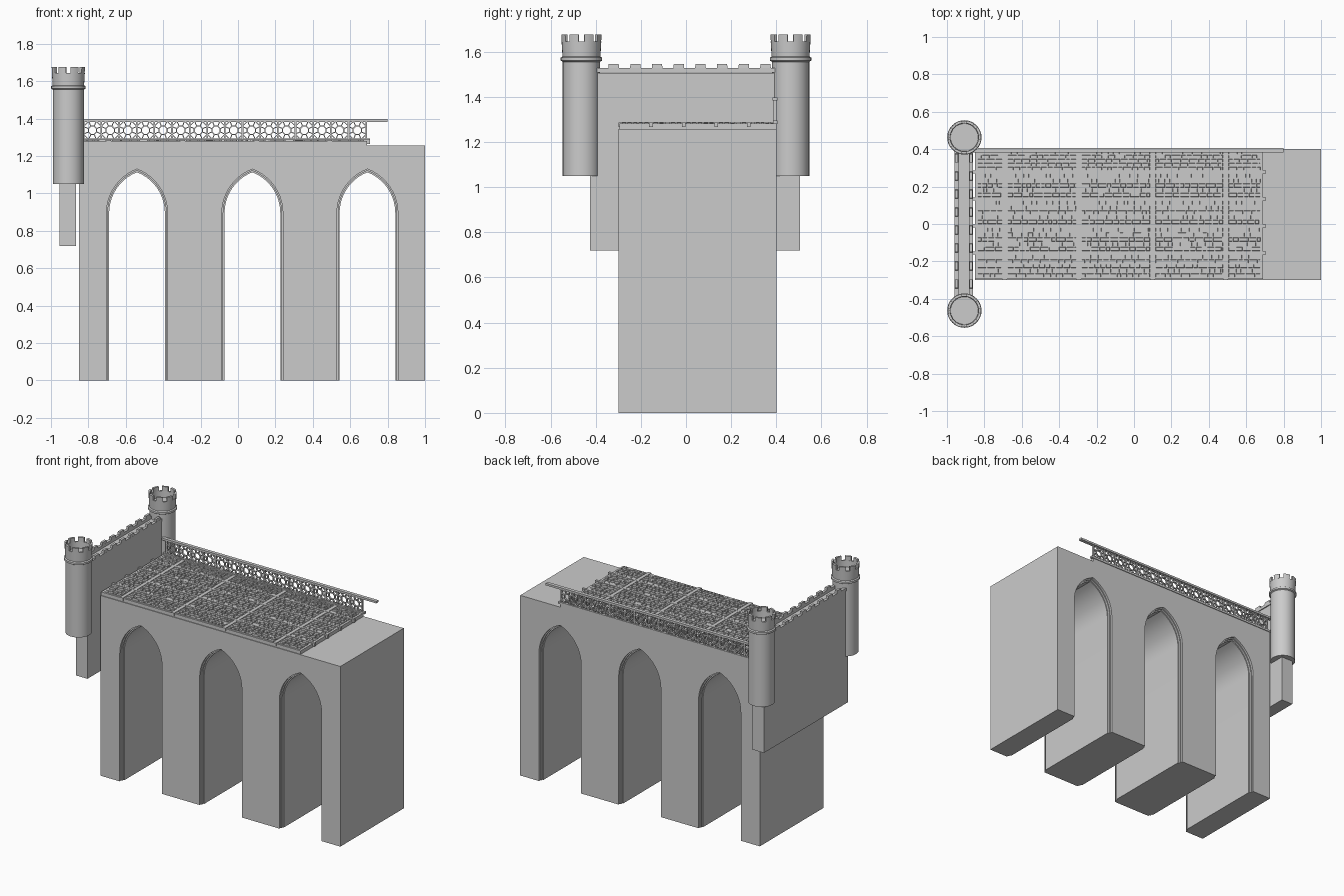
import bpy, bmesh, math, random
from mathutils import Vector

if "Cube" in bpy.data.objects:
    bpy.data.objects.remove(bpy.data.objects["Cube"])

random.seed(4)


def finish(name, bm, smooth=False):
    bmesh.ops.recalc_face_normals(bm, faces=bm.faces)
    me = bpy.data.meshes.new(name)
    bm.to_mesh(me)
    bm.free()
    ob = bpy.data.objects.new(name, me)
    bpy.context.collection.objects.link(ob)
    if smooth:
        bpy.context.view_layer.objects.active = ob
        ob.select_set(True)
        bpy.ops.object.shade_smooth_by_angle(angle=math.radians(30))
        ob.select_set(False)
    return ob


def box(bm, x0, x1, y0, y1, z0, z1, inset=0.0):
    lo = [bm.verts.new(p) for p in ((x0, y0, z0), (x1, y0, z0), (x1, y1, z0), (x0, y1, z0))]
    i = inset
    hi = [bm.verts.new(p) for p in ((x0 + i, y0 + i, z1), (x1 - i, y0 + i, z1),
                                    (x1 - i, y1 - i, z1), (x0 + i, y1 - i, z1))]
    bm.faces.new(lo[::-1])
    bm.faces.new(hi)
    for k in range(4):
        n = (k + 1) % 4
        bm.faces.new((lo[k], lo[n], hi[n], hi[k]))


def bar(bm, a, b, width, y0, y1):
    # flat strip between two (x, z) points
    a, b = Vector(a), Vector(b)
    d = (b - a).normalized() * width / 2
    n = Vector((-d.y, d.x))
    pts = [a + n, a - n, b - n, b + n]
    f = [bm.verts.new((p.x, y0, p.y)) for p in pts]
    r = [bm.verts.new((p.x, y1, p.y)) for p in pts]
    bm.faces.new(f)
    bm.faces.new(r[::-1])
    for k in range(4):
        n = (k + 1) % 4
        bm.faces.new((f[k], r[k], r[n], f[n]))


# --- bridge body: one outline with three pointed arches, lofted through stepped jambs
def outline(shrink):
    hw, spring, rise, seg = 0.163 - shrink, 0.895, 0.235 - shrink * 1.2, 10
    rad = (hw * hw + rise * rise) / (2 * hw)
    sweep = math.asin(rise / rad)
    pts = [(-0.85, 0.0)]
    for cx in (-0.54, 0.077, 0.692):
        left = [(-hw, 0.0)]
        for k in range(seg + 1):
            a = sweep * k / seg
            left.append((rad - hw - rad * math.cos(a), spring + rad * math.sin(a)))
        right = [(-x, z) for x, z in left[-2::-1]]
        pts += [(cx + x, z) for x, z in left + right]
    return pts + [(1.0, 0.0), (1.0, 1.257), (-0.85, 1.257)]


bm = bmesh.new()
layers = [(-0.30, 0), (-0.285, 0), (-0.285, .007), (-0.27, .007), (-0.27, .014),
          (0.37, .014), (0.37, .007), (0.385, .007), (0.385, 0), (0.40, 0)]
rings = [[bm.verts.new((x, y, z)) for x, z in outline(s)] for y, s in layers]
bm.faces.new(rings[0])
bm.faces.new(rings[-1][::-1])
for a, b in zip(rings, rings[1:]):
    for k in range(len(a)):
        n = (k + 1) % len(a)
        f = bm.faces.new((a[k], b[k], b[n], a[n]))
        if f.calc_area() < 1e-7:
            bm.faces.remove(f)
bmesh.ops.remove_doubles(bm, verts=bm.verts, dist=1e-5)
finish("bridge_body", bm, True)

# --- deck: base slab, raised border strips and random paving stones
bm = bmesh.new()
box(bm, -0.85, 0.69, -0.295, 0.40, 1.25, 1.281)
finish("deck_base", bm)

seam_x = [-0.85, -0.69, -0.295, 0.10, 0.49, 0.69]
seam_y = [-0.295, -0.155, -0.01, 0.134, 0.278, 0.40]
bm = bmesh.new()
for x in seam_x[1:-1]:
    box(bm, x - .012, x + .012, -0.30, 0.395, 1.265, 1.286)
for y in seam_y[1:-1]:
    box(bm, -0.86, 0.705, y - .008, y + .008, 1.265, 1.287)
finish("deck_strips", bm)

bm = bmesh.new()
for x0, x1 in zip(seam_x, seam_x[1:]):
    for y0, y1 in zip(seam_y, seam_y[1:]):
        rows = 5
        pitch = (y1 - y0 - .016) / rows
        for r in range(rows):
            x, y = x0 + .013, y0 + .008 + r * pitch
            while x < x1 - .02:
                end = min(x + random.uniform(.022, .055), x1 - .012)
                box(bm, x + .002, end - .002, y + .002, y + pitch - .002,
                    1.275, random.uniform(1.284, 1.288), .002)
                x = end
finish("paving_stones", bm)

# --- railing on the back edge: pierced panels with ring and spokes
bm = bmesh.new()
box(bm, -0.86, 0.80, 0.382, 0.406, 1.383, 1.397)
finish("top_rail", bm)
bm = bmesh.new()
box(bm, -0.85, 0.705, 0.385, 0.405, 1.28, 1.294)
finish("bottom_rail", bm)

bm = bmesh.new()
count, start, end, z0, z1 = 16, -0.825, 0.685, 1.29, 1.385
w = (end - start) / count
ya, yb = 0.388, 0.401
for i in range(count + 1):
    x = start + i * w
    bar(bm, (x, z0), (x, z1), .009, ya, yb)
    if i == count:
        break
    cx, cz = x + w / 2, (z0 + z1) / 2
    for k in range(8):
        a, b = (k + .5) * math.pi / 4, (k + 1.5) * math.pi / 4
        p = (cx + .024 * math.cos(a), cz + .024 * math.sin(a))
        q = (cx + .024 * math.cos(b), cz + .024 * math.sin(b))
        bar(bm, p, q, .006, ya, yb)
        s = .046 / max(abs(math.cos(a)), abs(math.sin(a)))
        bar(bm, p, (cx + s * math.cos(a), cz + s * math.sin(a)), .005, ya, yb)
    # corner braces
    for sx in (-1, 1):
        for sz in (-1, 1):
            bar(bm, (cx + sx * .047, cz + sz * .022), (cx + sx * .022, cz + sz * .047), .005, ya, yb)
finish("railing_panels", bm)

# --- gate wall with walkway, copings and merlons
bm = bmesh.new()
box(bm, -0.955, -0.865, -0.425, 0.505, 0.72, 1.505)
finish("gate_wall", bm)
bm = bmesh.new()
for x0, x1 in ((-0.959, -0.939), (-0.881, -0.861)):
    box(bm, x0, x1, -0.40, 0.40, 1.507, 1.527)
    for i in range(8):
        y = -0.32 + i * .096
        box(bm, x0, x1, y - .024, y + .024, 1.525, 1.545, .002)
finish("wall_parapets", bm)

# --- round towers with ring and battlement
SEG = 32
profile = [(.083, 1.05), (.083, 1.555), (.092, 1.56), (.092, 1.573), (.084, 1.578),
           (.088, 1.645), (.076, 1.645), (.074, 1.60)]


def arc_block(bm, cx, cy, r0, r1, z0, z1, a0, a1, seg=4):
    cols = []
    for k in range(seg + 1):
        a = a0 + (a1 - a0) * k / seg
        cols.append([bm.verts.new((cx + r * math.cos(a), cy + r * math.sin(a), z))
                     for r, z in ((r0, z0), (r1, z0), (r1 + .002, z1), (r0, z1))])
    bm.faces.new(cols[0])
    bm.faces.new(cols[-1][::-1])
    for a, b in zip(cols, cols[1:]):
        for k in range(4):
            n = (k + 1) % 4
            bm.faces.new((a[k], b[k], b[n], a[n]))


for name, cy in (("front_tower", -0.463), ("back_tower", 0.463)):
    cx = -0.907
    bm = bmesh.new()
    loops = [[bm.verts.new((cx + r * math.cos(2 * math.pi * k / SEG),
                            cy + r * math.sin(2 * math.pi * k / SEG), z))
              for k in range(SEG)] for r, z in profile]
    bm.faces.new(loops[0][::-1])
    bm.faces.new(loops[-1])
    for a, b in zip(loops, loops[1:]):
        for k in range(SEG):
            n = (k + 1) % SEG
            bm.faces.new((a[k], a[n], b[n], b[k]))
    finish(name, bm, True)
    bm = bmesh.new()
    for i in range(8):
        a = (i + .5) * math.pi / 4
        arc_block(bm, cx, cy, .076, .088, 1.643, 1.675, a - .25, a + .25)
    finish(name + "_merlons", bm, True)
